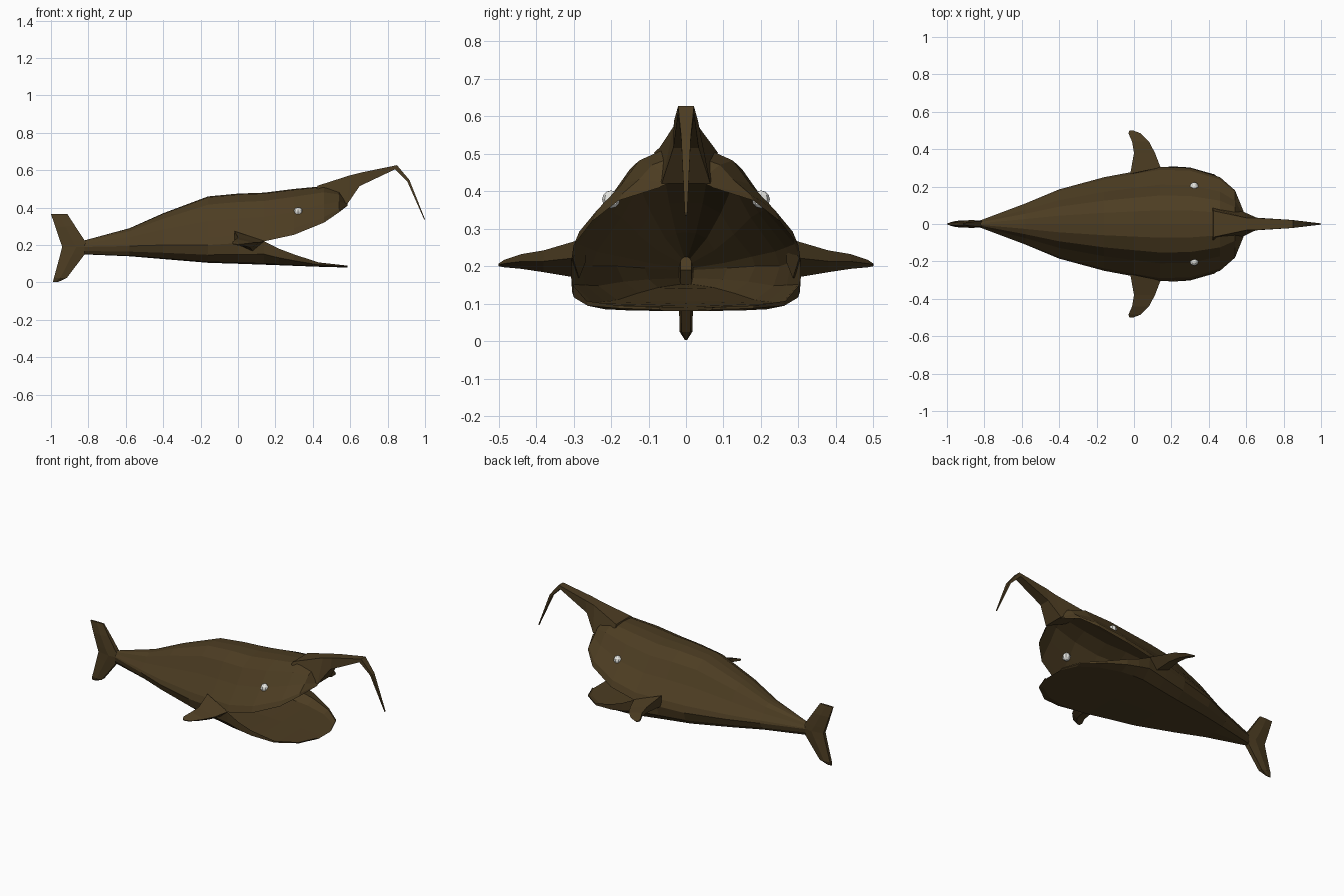
import bpy, bmesh

if "Cube" in bpy.data.objects:
    bpy.data.objects.remove(bpy.data.objects["Cube"])

brown = bpy.data.materials.new("skin_brown")
brown.diffuse_color = (0.073, 0.046, 0.016, 1)
brown.use_nodes = True
brown.node_tree.nodes["Principled BSDF"].inputs["Base Color"].default_value = brown.diffuse_color
pale = bpy.data.materials.new("eye_pale")
pale.diffuse_color = (0.8, 0.8, 0.76, 1)
pale.use_nodes = True
pale.node_tree.nodes["Principled BSDF"].inputs["Base Color"].default_value = pale.diffuse_color


def finish(bm, name, mat):
    bmesh.ops.remove_doubles(bm, verts=bm.verts, dist=0.0005)
    bmesh.ops.recalc_face_normals(bm, faces=bm.faces)
    me = bpy.data.meshes.new(name)
    bm.to_mesh(me)
    bm.free()
    me.materials.append(mat)
    ob = bpy.data.objects.new(name, me)
    bpy.context.collection.objects.link(ob)
    return ob


def skin(bm, rings, closed):
    rows = [[bm.verts.new(p) for p in r] for r in rings]
    n = len(rows[0])
    for a, b in zip(rows, rows[1:]):
        for i in range(n if closed else n - 1):
            j = (i + 1) % n
            bm.faces.new((a[i], a[j], b[j], b[i]))
    return rows


def loft(name, rings, mat=brown):
    bm = bmesh.new()
    rows = skin(bm, rings, True)
    bm.faces.new(rows[0])
    bm.faces.new(rows[-1])
    return finish(bm, name, mat)


def arch(x, w, edge, crown, prof):
    """Half profile of (width, height) factors mirrored into a full arch."""
    half = [(x, w * a, edge + (crown - edge) * b) for a, b in prof]
    return half + [(px, -py, pz) for px, py, pz in half[-2::-1]]


# Body stations: x, half width, edge z, crown z
trunk = [(-.82, .02, .19, .225, .15), (-.58, .11, .195, .29, .14),
         (-.40, .185, .20, .37, .125), (-.16, .25, .20, .46, .105),
         (0, .28, .21, .475, .10), (.14, .305, .22, .48, .095)]
upper = [(.30, .30, .255, .50), (.46, .25, .32, .515),
         (.54, .18, .375, .49), (.585, .07, .41, .43)]
lower = [(.22, .307, .18, .092), (.30, .302, .15, .089),
         (.43, .265, .107, .084), (.54, .18, .095, .081), (.585, .07, .09, .08)]
back = [(1, 0), (.95, .15), (.69, .5), (.5, .83), (.24, .98), (0, 1)]


def belly(x):
    """Slanted flanks towards the tail, upright ones at the jaw."""
    t = min(1, max(0, (x + .4) / .6))
    return [(1, 0), (.9 + .09 * t, .55), (.68 + .14 * t, .95), (0, 1)]


# Hollow single skin, open at the mouth
top = [s[:4] for s in trunk] + upper
bot = [(x, w, e, b) for x, w, e, t, b in trunk] + lower
bm = bmesh.new()
ro = skin(bm, [arch(*s, back) for s in top], False)
rb = skin(bm, [arch(*s, belly(s[0])) for s in bot], False)
bm.faces.new(ro[0] + rb[0][::-1])
finish(bm, "body_with_open_mouth", brown)

# Snout horn bending down into a thin lure: lower point, upper point, half widths
horn = [((.42, .503), (.425, .517), .085, .07), ((.585, .42), (.60, .573), .065, .033),
        ((.65, .515), (.66, .588), .034, .032), ((.84, .605), (.85, .627), .022, .021),
        ((.905, .54), (.917, .547), .013, .013), ((.996, .335), (1, .337), .003, .003)]
loft("snout_lure", [[(l[0], -a, l[1]), (l[0], a, l[1]), (u[0], b, u[1]), (u[0], -b, u[1])]
                    for l, u, a, b in horn])

# Tail fin: z, front x, back x, half thickness
tail = [(.365, -.912, -1, .006), (.30, -.87, -.977, .016), (.225, -.82, -.952, .02),
        (.19, -.79, -.94, .021), (.15, -.82, -.95, .02), (.025, -.915, -.984, .017),
        (.003, -.96, -.99, .003)]
loft("tail_fin", [[(f, -t * .7, z), (f, t * .7, z), ((f + b) / 2, t, z), (b, t * .5, z),
                   (b, -t * .5, z), ((f + b) / 2, -t, z)] for z, f, b, t in tail])

# Paired side fins and eyes; fin: back y, front y, back x, front x, low z, high z
fin = [(.268, .302, -.02, .142, .168, .275),
       (.38, .38, .0, .112, .184, .242), (.44, .44, -.01, .08, .193, .232),
       (.485, .485, -.03, .035, .197, .217), (.50, .50, -.024, -.005, .2, .207)]
for side, label in ((1, "left"), (-1, "right")):
    loft("side_fin_" + label, [[(a, side * y, hi), (b, side * v, lo * .5 + hi * .5),
                                (a + .6 * (b - a), side * (y + v) / 2, lo),
                                (a, side * y, lo * .6 + hi * .4)]
                               for y, v, a, b, lo, hi in fin])
    bm = bmesh.new()
    bmesh.ops.create_uvsphere(bm, u_segments=8, v_segments=6, radius=.024)
    eye = finish(bm, "eye_" + label, pale)
    eye.location = (.322, side * .2, .378)
